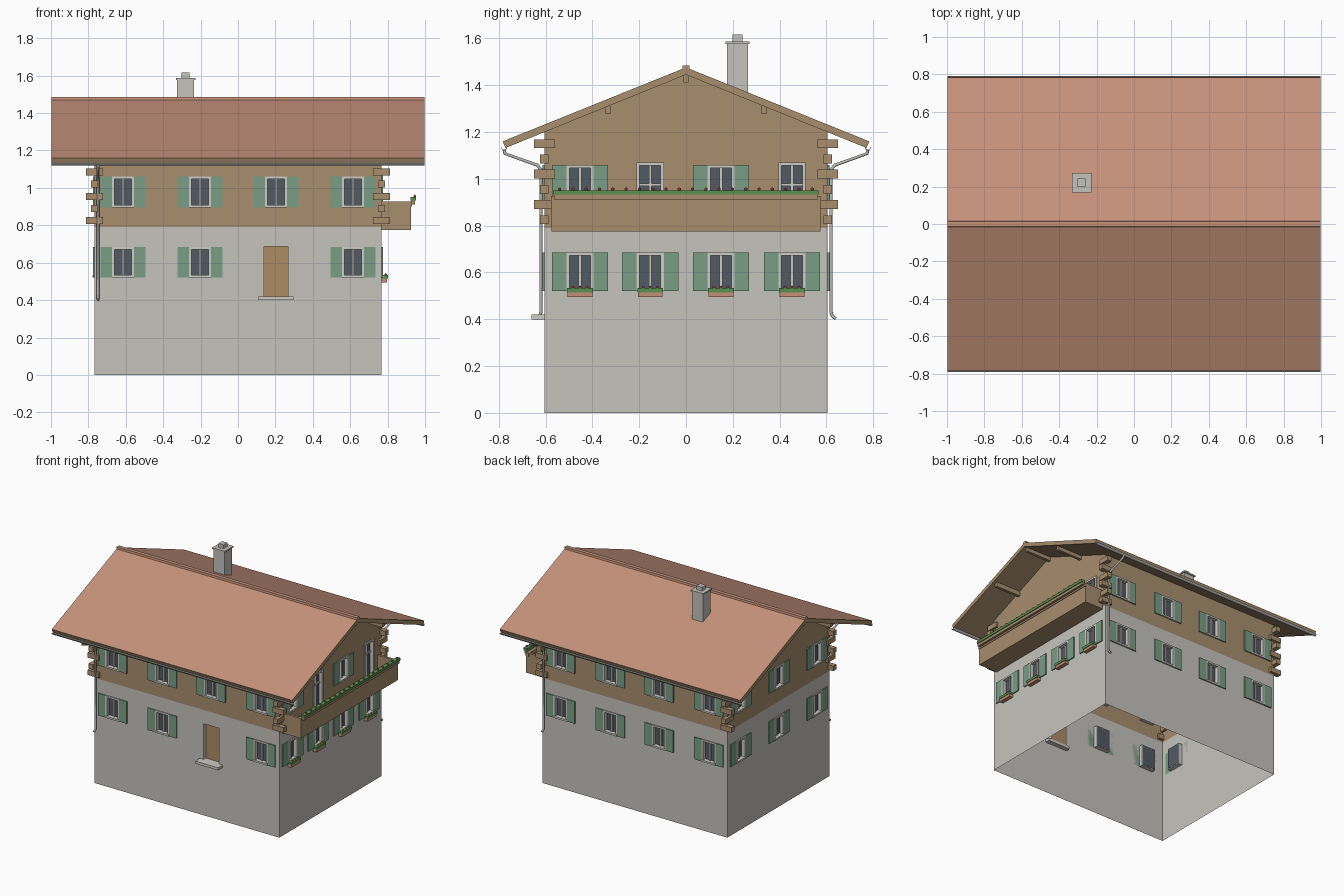
import bpy, bmesh, math
from mathutils import Matrix, Vector

if "Cube" in bpy.data.objects:
    bpy.data.objects.remove(bpy.data.objects["Cube"])

HX, HY, BAND = 0.767, 0.605, 0.79          # half width, half depth, stone/wood split
SLOPE = 0.4054


def mat(name, r, g, b):
    m = bpy.data.materials.new(name)
    lin = [((c / 255 + 0.055) / 1.055) ** 2.4 for c in (r, g, b)]
    m.diffuse_color = (*lin, 1)
    m.use_nodes = True
    m.node_tree.nodes["Principled BSDF"].inputs["Base Color"].default_value = m.diffuse_color
    return m


PLASTER = mat("plaster", 198, 196, 190)
WOOD = mat("wood", 168, 142, 110)
TILE = mat("roof_tile", 198, 146, 123)
TRIM = mat("pale_trim", 206, 204, 198)
GLASS = mat("glass", 82, 90, 99)
GREEN = mat("shutter_green", 122, 158, 134)
LEAF = mat("leaves", 92, 145, 80)
BLOOM = mat("blossom", 205, 105, 88)
DOOR = mat("door_wood", 172, 140, 100)
METAL = mat("grey_metal", 185, 184, 180)


def finish(name, bm, *mats):
    me = bpy.data.meshes.new(name)
    bm.to_mesh(me)
    bm.free()
    for m in mats:
        me.materials.append(m)
    ob = bpy.data.objects.new(name, me)
    bpy.context.collection.objects.link(ob)
    return ob


def box(bm, lo, hi, M=Matrix()):
    lo, hi = Vector(lo), Vector(hi)
    S = Matrix.Diagonal((*(hi - lo), 1))
    bmesh.ops.create_cube(bm, size=1, matrix=M @ Matrix.Translation((lo + hi) / 2) @ S)


def ball(bm, p, r):
    bmesh.ops.create_icosphere(bm, subdivisions=1, radius=r, matrix=Matrix.Translation(p))


def extrude_x(bm, pts, x):
    """Extrude a closed (y, z) profile from -x to x."""
    f = bm.faces.new([bm.verts.new((-x, y, z)) for y, z in pts])
    r = bmesh.ops.extrude_face_region(bm, geom=[f])
    bmesh.ops.translate(bm, vec=(2 * x, 0, 0),
                        verts=[v for v in r["geom"] if isinstance(v, bmesh.types.BMVert)])
    bmesh.ops.recalc_face_normals(bm, faces=bm.faces)


# Shared meshes for everything repeated
frames, panes, shutters = bmesh.new(), bmesh.new(), bmesh.new()
walls = bmesh.new()


def window(M, c, z0, z1, shut=True, transom=None):
    """Recessed casement; local -y is outward. Returns the wall hole."""
    w, t = 0.058, 0.013
    for s in (-1, 1):
        a, b = sorted((c + s * w, c + s * (w - t)))
        box(frames, (a, -0.008, z0), (b, 0.03, z1), M)
        if shut:
            a, b = sorted((c + s * w, c + s * 0.12))
            box(shutters, (a, -0.008, z0), (b, 0.0, z1), M)
    box(frames, (c - w, -0.008, z1 - t), (c + w, 0.03, z1), M)
    box(frames, (c - w, -0.012, z0), (c + w, 0.03, z0 + t), M)
    box(frames, (c - 0.006, 0.01, z0 + t), (c + 0.006, 0.021, z1 - t), M)
    if transom:
        box(frames, (c - w + t, 0.01, transom - 0.005), (c + w - t, 0.021, transom + 0.005), M)
    box(panes, (c - w + 0.006, 0.02, z0 + 0.006), (c + w - 0.006, 0.032, z1 - 0.006), M)
    return (c - w + 0.006, c + w - 0.006, z0 + 0.006, z1 - 0.006)


def wall(M, half, holes, gable):
    """Single-skin wall as a grid that skips the openings."""
    us = sorted({-half, half, *[v for h in holes for v in h[:2]]})
    zs = sorted({0, BAND, 1.2, *[v for h in holes for v in h[2:]]})
    for u0, u1 in zip(us, us[1:]):
        for z0, z1 in zip(zs, zs[1:]):
            u, z = (u0 + u1) / 2, (z0 + z1) / 2
            if any(h[0] < u < h[1] and h[2] < z < h[3] for h in holes):
                continue
            f = walls.faces.new([walls.verts.new(M @ Vector((a, 0, b)))
                                 for a, b in ((u0, z0), (u1, z0), (u1, z1), (u0, z1))])
            f.material_index = int(z > BAND)
    if gable:
        f = walls.faces.new([walls.verts.new(M @ Vector((a, 0, b)))
                             for a, b in ((-half, 1.2), (half, 1.2), (0, 1.445))])
        f.material_index = 1


def side(deg, dist):
    return Matrix.Rotation(math.radians(deg), 4, "Z") @ Matrix.Translation((0, -dist, 0))


FRONT, RIGHT, BACK, LEFT = side(0, HY), side(90, HX), side(180, HY), side(270, HX)
LOW, UP = (0.52, 0.685), (0.895, 1.06)
XS = (-0.615, -0.203, 0.203, 0.615)
YS = (-0.453, -0.153, 0.15, 0.453)

# Walls with windows
door_hole = (0.139, 0.267, 0.42, 0.687)
holes = [window(FRONT, x, *UP) for x in XS]
holes += [window(FRONT, x, *LOW) for x in XS if x != 0.203] + [door_hole]
wall(FRONT, HX, holes, False)
wall(BACK, HX, [window(BACK, x, *r) for x in XS for r in (LOW, UP)], False)
wall(LEFT, HY, [window(LEFT, y, *r) for y in (-0.453, 0, 0.453) for r in (LOW, UP)], True)
holes = [window(RIGHT, y, *LOW) for y in YS]
holes += [window(RIGHT, y, *UP) for y in YS[::2]]
holes += [window(RIGHT, y, 0.79, 1.07, False, 0.975) for y in YS[1::2]]   # balcony doors
wall(RIGHT, HY, holes, True)
bmesh.ops.remove_doubles(walls, verts=walls.verts, dist=1e-5)
finish("walls", walls, PLASTER, WOOD)
finish("window_frames", frames, TRIM)
finish("window_glass", panes, GLASS)
finish("shutters", shutters, GREEN)

# Entrance door, jamb and step
bm = bmesh.new()
box(bm, (0.139, 0.025, 0.42), (0.267, 0.035, 0.687), FRONT)
finish("front_door", bm, DOOR)
bm = bmesh.new()
for lo, hi in (((0.133, 0, 0.42), (0.139, 0.035, 0.693)), ((0.267, 0, 0.42), (0.273, 0.035, 0.693)),
               ((0.139, 0, 0.687), (0.267, 0.035, 0.693))):
    box(bm, lo, hi, FRONT)
box(bm, (0.107, -0.055, 0.40), (0.297, 0.035, 0.42), FRONT)
finish("door_jamb_and_step", bm, TRIM)

# Roof: tiled on top, wood on edges and underside
bm = bmesh.new()
half = [(0.783, 1.16), (0.771, 1.132)]
extrude_x(bm, [(0, 1.476), *half, (0, 1.445), *[(-y, z) for y, z in reversed(half)]], 0.998)
for f in bm.faces:
    f.material_index = int(f.normal.z > 0.5)
finish("roof", bm, WOOD, TILE)
bm = bmesh.new()
extrude_x(bm, [(-0.017, 1.46), (-0.014, 1.485), (0.014, 1.485), (0.017, 1.46)], 0.998)
finish("ridge_cap", bm, TILE)

# Purlins under the overhangs
bm = bmesh.new()
for y in (-0.333, 0, 0.333):
    top = 1.447 - SLOPE * abs(y)
    for s in (-1, 1):
        a, b = sorted((s * (HX - 0.02), s * 0.975))
        box(bm, (a, y - 0.011, top - 0.035), (b, y + 0.011, top), )
finish("purlins", bm, WOOD)

# Gutters: half-round channels along both eaves
bm = bmesh.new()
for s in (-1, 1):
    arc = [(s * (0.777 + r * math.cos(a)), 1.134 + r * math.sin(a))
           for r, angs in ((0.013, range(180, 361, 30)), (0.010, range(360, 179, -30)))
           for a in map(math.radians, angs)]
    extrude_x(bm, arc, 0.997)
finish("gutters", bm, METAL)

# Downpipes on diagonal corners
for name, s in (("front_downpipe", -1), ("back_downpipe", 1)):
    cu = bpy.data.curves.new(name, "CURVE")
    cu.dimensions, cu.bevel_depth, cu.bevel_resolution, cu.use_fill_caps = "3D", 0.008, 1, True
    path = [(0.777, 1.125), (0.774, 1.108), (0.635, 1.058), (0.62, 1.04), (0.62, 0.43),
            (0.624, 0.415), (0.64, 0.402)]
    sp = cu.splines.new("POLY")
    sp.points.add(len(path) - 1)
    for p, (y, z) in zip(sp.points, path):
        p.co = (s * 0.748, s * y, z, 1)
    cu.materials.append(METAL)
    ob = bpy.data.objects.new(name, cu)
    bpy.context.collection.objects.link(ob)

# Crossed log ends at the corners
bm = bmesh.new()
for sx in (-1, 1):
    for sy in (-1, 1):
        for i in range(3):
            z = 0.825 + 0.13 * i
            for z, lx, ly in ((z, 0.045, 0.018), (z + 0.065, 0.018, 0.045)):
                x, y = sx * HX, sy * HY
                box(bm, (x - lx, y - ly, z - 0.019), (x + lx, y + ly, z + 0.019))
finish("log_ends", bm, WOOD)

# Balcony
bm = bmesh.new()
box(bm, (HX, -0.575, 0.775), (0.925, 0.575, 0.795))
box(bm, (0.908, -0.575, 0.775), (0.925, 0.575, 0.90))
box(bm, (0.902, -0.577, 0.90), (0.929, 0.577, 0.926))
for s in (-1, 1):
    a, b = sorted((s * 0.575, s * 0.558))
    box(bm, (HX, a, 0.775), (0.925, b, 0.926))
box(bm, (0.925, -0.565, 0.912), (0.947, 0.565, 0.935))
finish("balcony", bm, WOOD)

# Flower boxes: planters, leaves and blossoms
planters, leaves, blooms = bmesh.new(), bmesh.new(), bmesh.new()
box(leaves, (0.922, -0.567, 0.932), (0.953, 0.567, 0.951))
for i in range(20):
    ball(blooms, (0.945, -0.54 + i * 0.0568, 0.956), 0.008)
for c in YS:
    box(planters, (HX, c - 0.053, 0.495), (0.797, c + 0.053, 0.517))
    box(leaves, (HX, c - 0.055, 0.515), (0.801, c + 0.055, 0.533))
    for d in (-0.03, 0, 0.03):
        ball(blooms, (0.79, c + d, 0.537), 0.007)
finish("planters", planters, TILE)
finish("leaves", leaves, LEAF)
finish("blossoms", blooms, BLOOM)

# Chimney with cap slab and pot
bm = bmesh.new()
cx, cy = -0.28, 0.22
for r, z0, z1 in ((0.045, 1.3, 1.577), (0.052, 1.577, 1.587), (0.022, 1.587, 1.616)):
    box(bm, (cx - r, cy - r, z0), (cx + r, cy + r, z1))
finish("chimney", bm, PLASTER)
